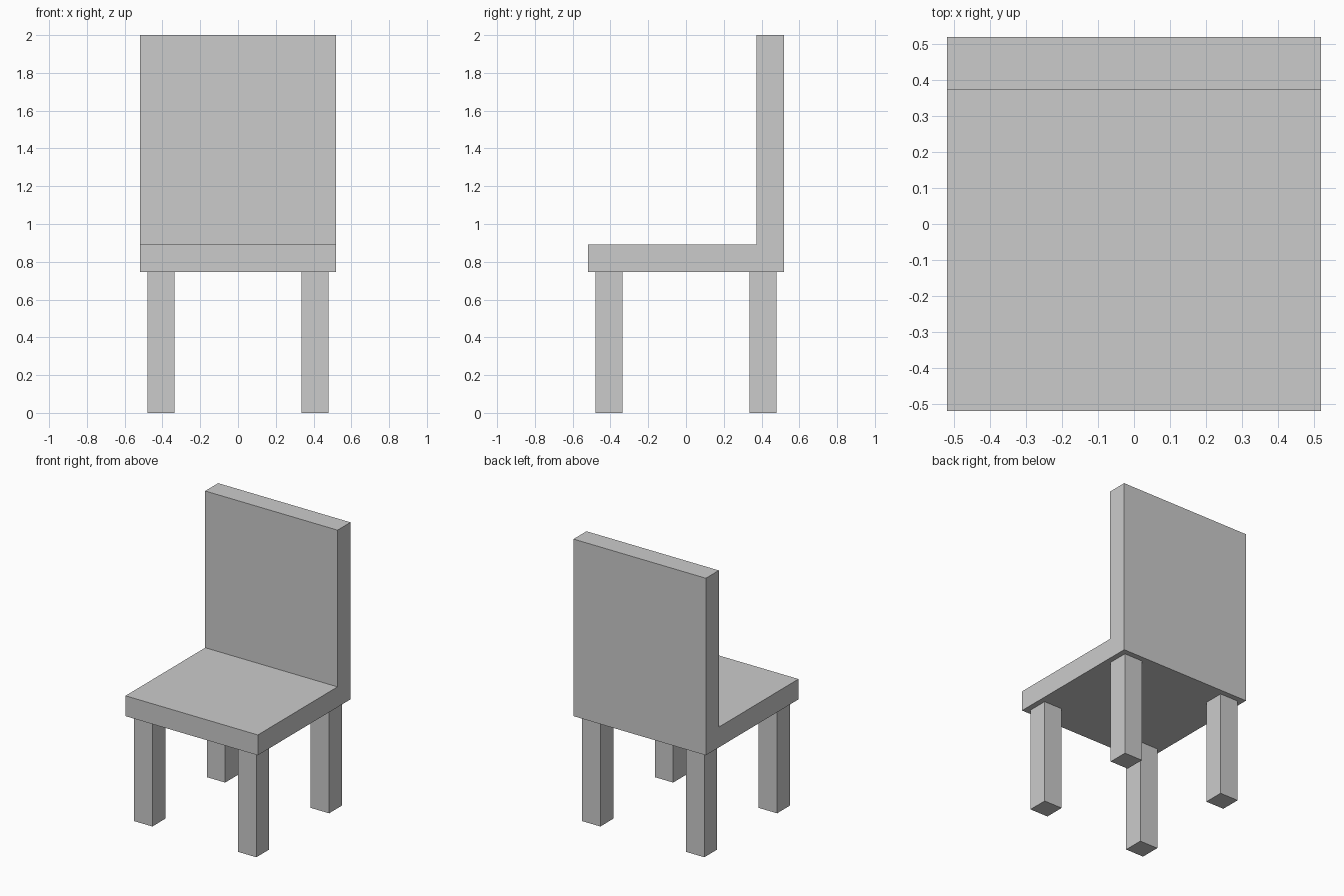
import bpy
import bmesh
from mathutils import Matrix, Vector

if "Cube" in bpy.data.objects:
    bpy.data.objects.remove(bpy.data.objects["Cube"])

HALF = 0.518                         # half width and depth of the seat
SEAT_Z, SEAT_TOP, TOP = 0.747, 0.891, 2.0
BACK_Y = 0.373                       # front face of the backrest
LEG, LEG_POS = 0.144, 0.407          # leg thickness and centre offset


def finish(bm, name):
    bmesh.ops.recalc_face_normals(bm, faces=bm.faces)
    mesh = bpy.data.meshes.new(name)
    bm.to_mesh(mesh)
    bm.free()
    obj = bpy.data.objects.new(name, mesh)
    bpy.context.collection.objects.link(obj)
    return obj


# Seat and backrest: one L-shaped side profile extruded across the width
profile = [(-HALF, SEAT_Z), (HALF, SEAT_Z), (HALF, TOP),
           (BACK_Y, TOP), (BACK_Y, SEAT_TOP), (-HALF, SEAT_TOP)]
bm = bmesh.new()
side = bm.faces.new([bm.verts.new((-HALF, y, z)) for y, z in profile])
ext = bmesh.ops.extrude_face_region(bm, geom=[side])
moved = [v for v in ext["geom"] if isinstance(v, bmesh.types.BMVert)]
bmesh.ops.translate(bm, verts=moved, vec=Vector((2 * HALF, 0, 0)))
finish(bm, "seat_and_backrest")

# Four square legs
for y_name, sy in (("front", -1), ("back", 1)):
    for x_name, sx in (("left", -1), ("right", 1)):
        bm = bmesh.new()
        place = (Matrix.Translation((sx * LEG_POS, sy * LEG_POS, SEAT_Z / 2))
                 @ Matrix.Diagonal((LEG, LEG, SEAT_Z, 1)))
        bmesh.ops.create_cube(bm, size=1, matrix=place)
        finish(bm, f"{y_name}_{x_name}_leg")
